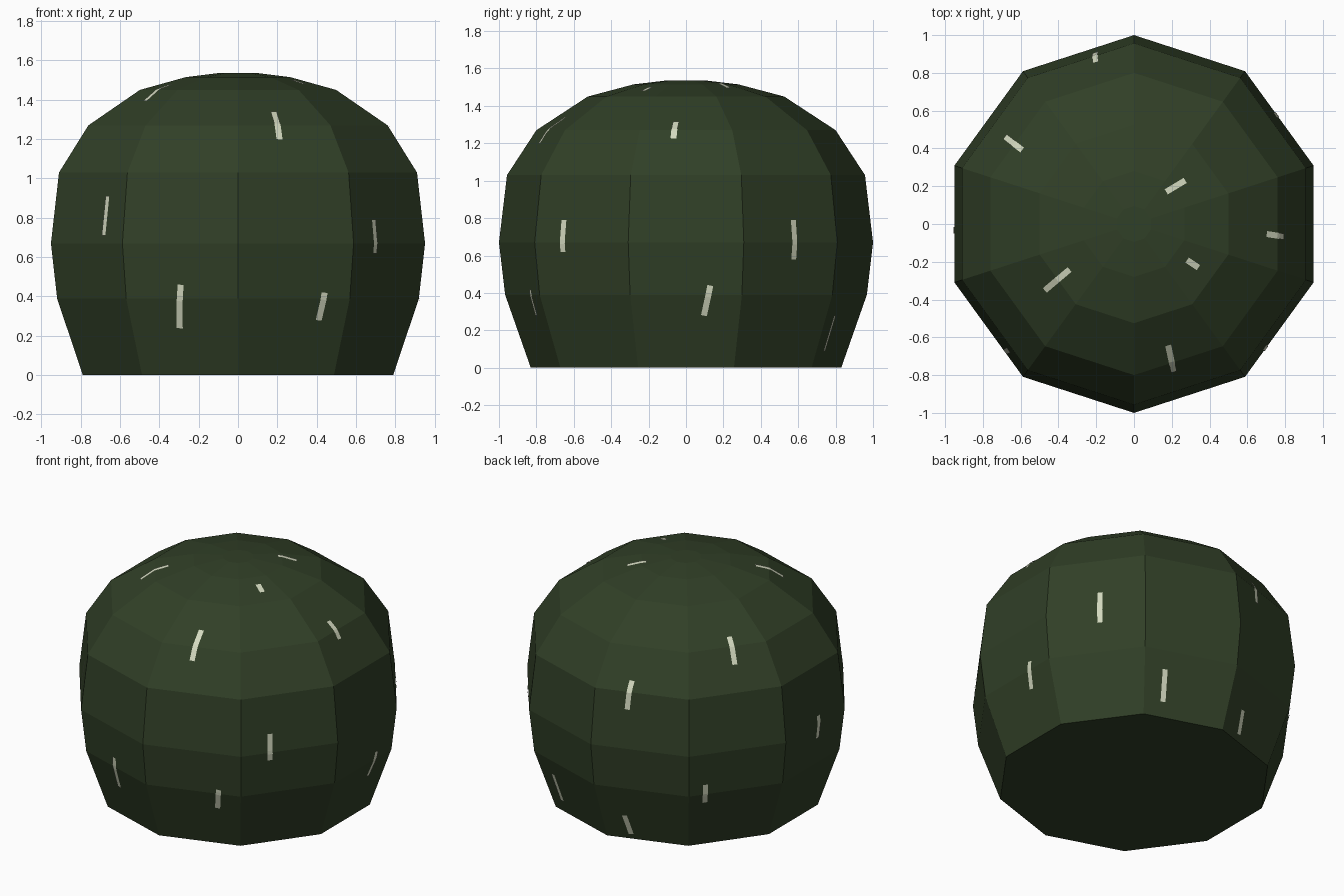
import bpy, bmesh, math
from mathutils import Vector
from mathutils.bvhtree import BVHTree

if "Cube" in bpy.data.objects:
    bpy.data.objects.remove(bpy.data.objects["Cube"])

SIDES = 10
# profile: corner radius, height
PROFILE = [(0.83, 0), (0.967, 0.39), (1.0, 0.67), (0.957, 1.03),
           (0.80, 1.27), (0.525, 1.45), (0.28, 1.515), (0.095, 1.537)]


def material(name, rgb):
    m = bpy.data.materials.new(name)
    m.diffuse_color = (*rgb, 1)
    m.use_nodes = True
    m.node_tree.nodes["Principled BSDF"].inputs["Base Color"].default_value = m.diffuse_color
    return m


def add_object(name, bm, mat):
    me = bpy.data.meshes.new(name)
    bm.to_mesh(me)
    ob = bpy.data.objects.new(name, me)
    me.materials.append(mat)
    bpy.context.collection.objects.link(ob)


green = material("dark green", (0.030, 0.050, 0.020))
cream = material("pale cream", (0.65, 0.69, 0.52))

# faceted dome body: stacked ten-sided rings
bm = bmesh.new()
rings = []
for r, z in PROFILE:
    ring = []
    for i in range(SIDES):
        a = math.pi / 2 + i * math.tau / SIDES
        ring.append(bm.verts.new((r * math.cos(a), r * math.sin(a), z)))
    rings.append(ring)
for lo, hi in zip(rings, rings[1:]):
    for i in range(SIDES):
        j = (i + 1) % SIDES
        bm.faces.new((lo[i], lo[j], hi[j], hi[i]))
bm.faces.new(rings[0][::-1])
bm.faces.new(rings[-1])
bm.normal_update()
surface = BVHTree.FromBMesh(bm)
add_object("dome_body", bm, green)
bm.free()


def on_side(az, z):
    a = math.radians(az)
    d = Vector((math.cos(a), math.sin(a), 0))
    return surface.ray_cast(d * 3 + Vector((0, 0, z)), -d)[:2]


def on_top(x, y):
    return surface.ray_cast(Vector((x, y, 3)), Vector((0, 0, -1)))[:2]


def mark(bm, project, a0, b0, a1, b1, width=0.032, lift=0.005, steps=8):
    """Thin strip lying just above the body between two surface points."""
    pts = [project(a0 + (a1 - a0) * k / steps, b0 + (b1 - b0) * k / steps)
           for k in range(steps + 1)]
    along = pts[-1][0] - pts[0][0]
    rows = []
    for p, n in pts:
        side = along.cross(n).normalized() * width / 2
        row = []
        for s in (-1, 1):
            q, qn = surface.find_nearest(p + side * s)[:2]
            row.append(bm.verts.new(q + qn * lift))
        rows.append(row)
    for (a, b), (c, d) in zip(rows, rows[1:]):
        bm.faces.new((a, b, d, c))


# marks on the walls: azimuth and height of both ends
WALL = [(-135.2, 0.71, -134.8, 0.91), (-109.8, 0.24, -108.2, 0.46),
        (-62.8, 0.28, -62.1, 0.42), (-43.4, 0.62, -43.4, 0.79),
        (6.2, 0.28, 8, 0.44), (37.5, 0.58, 37.5, 0.79),
        (62, 0.09, 62, 0.28), (101, 0.04, 99.5, 0.18),
        (102.6, 0.92, 103.3, 1.09), (132, 0.33, 132, 0.46),
        (182, 0.57, 182, 0.72)]
# marks on the crown: x and y of both ends
CROWN = [(-0.47, -0.35, -0.34, -0.24), (0.28, -0.19, 0.34, -0.23),
         (0.17, 0.17, 0.27, 0.23), (-0.68, 0.46, -0.59, 0.39),
         (0.79, -0.067, 0.70, -0.053), (0.21, -0.78, 0.18, -0.64)]
bm = bmesh.new()
for m in WALL:
    mark(bm, on_side, *m)
for m in CROWN:
    mark(bm, on_top, *m)
add_object("surface_marks", bm, cream)
bm.free()
